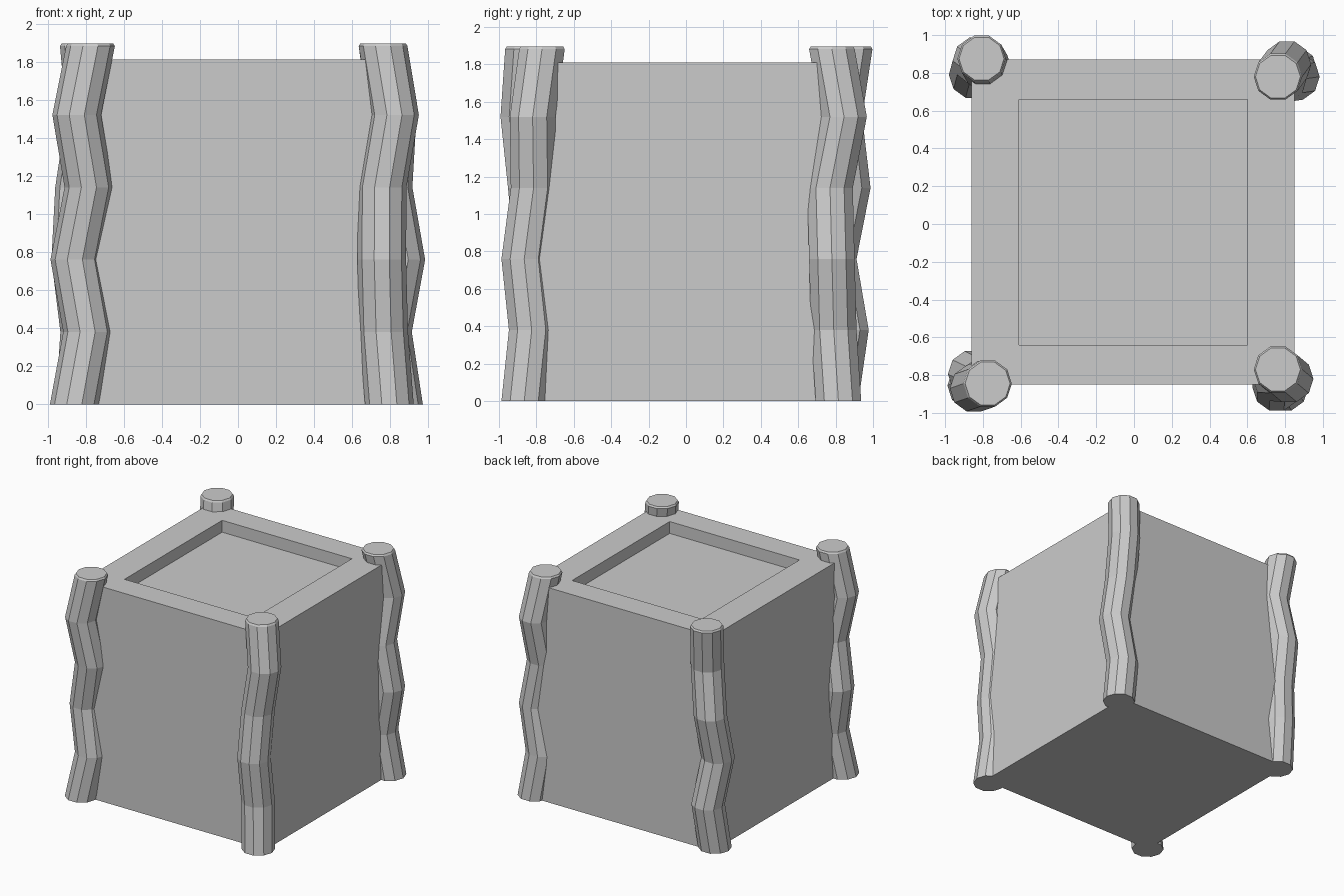
import bpy, bmesh, math

if "Cube" in bpy.data.objects:
    bpy.data.objects.remove(bpy.data.objects["Cube"])

# Overall measurements
CX, CY = -0.005, 0.01
HEIGHT = 1.81
SIDES = 10
RADIUS = 0.128
RING_Z = (0.0, 0.38, 0.76, 1.14, 1.52, 1.882)


def finish(bm, name):
    bmesh.ops.recalc_face_normals(bm, faces=bm.faces)
    mesh = bpy.data.meshes.new(name)
    bm.to_mesh(mesh)
    bm.free()
    obj = bpy.data.objects.new(name, mesh)
    bpy.context.collection.objects.link(obj)
    return obj


def make_body():
    # Block with a shallow rectangular recess in the top
    bm = bmesh.new()
    bmesh.ops.create_cube(bm, size=1)
    for v in bm.verts:
        v.co = (CX + v.co.x * 1.71, CY + v.co.y * 1.72, (v.co.z + 0.5) * HEIGHT)
    top = max(bm.faces, key=lambda f: f.calc_center_median().z)
    bmesh.ops.inset_individual(bm, faces=[top], thickness=0.2)
    for v in top.verts:
        v.co.x = CX + math.copysign(0.605, v.co.x)
        v.co.y = CY + math.copysign(0.65, v.co.y)
    floor = bmesh.ops.extrude_discrete_faces(bm, faces=[top])["faces"][0]
    bmesh.ops.translate(bm, verts=floor.verts, vec=(0, 0, -0.1))
    finish(bm, "body")


def make_post(name, centres):
    # Crooked log: stacked polygon rings, closed by a softly bevelled end
    bm = bmesh.new()
    rows = [(c, z, RADIUS) for c, z in zip(centres, RING_Z)]
    rows.append((centres[-1], 1.896, RADIUS - 0.009))
    rings = []
    for (x, y), z, r in rows:
        angles = [2 * math.pi * i / SIDES for i in range(SIDES)]
        rings.append([bm.verts.new((x + r * math.cos(a), y + r * math.sin(a), z))
                      for a in angles])
    for low, high in zip(rings, rings[1:]):
        for i in range(SIDES):
            j = (i + 1) % SIDES
            bm.faces.new((low[i], low[j], high[j], high[i]))
    bm.faces.new(rings[0])
    bm.faces.new(rings[-1])
    finish(bm, name)


make_body()

# Ring centres of each corner post, from bottom to top
make_post("front_left_post", [(-.86, -.855), (-.79, -.82), (-.857, -.795),
                              (-.783, -.83), (-.847, -.87), (-.775, -.845)])
make_post("front_right_post", [(.795, -.865), (.765, -.825), (.755, -.865),
                               (.757, -.815), (.822, -.82), (.762, -.77)])
make_post("back_right_post", [(.843, .815), (.785, .79), (.855, .78),
                              (.788, .77), (.81, .845), (.762, .78)])
make_post("back_left_post", [(-.83, .80), (-.805, .855), (-.852, .79),
                             (-.832, .865), (-.775, .82), (-.807, .875)])
